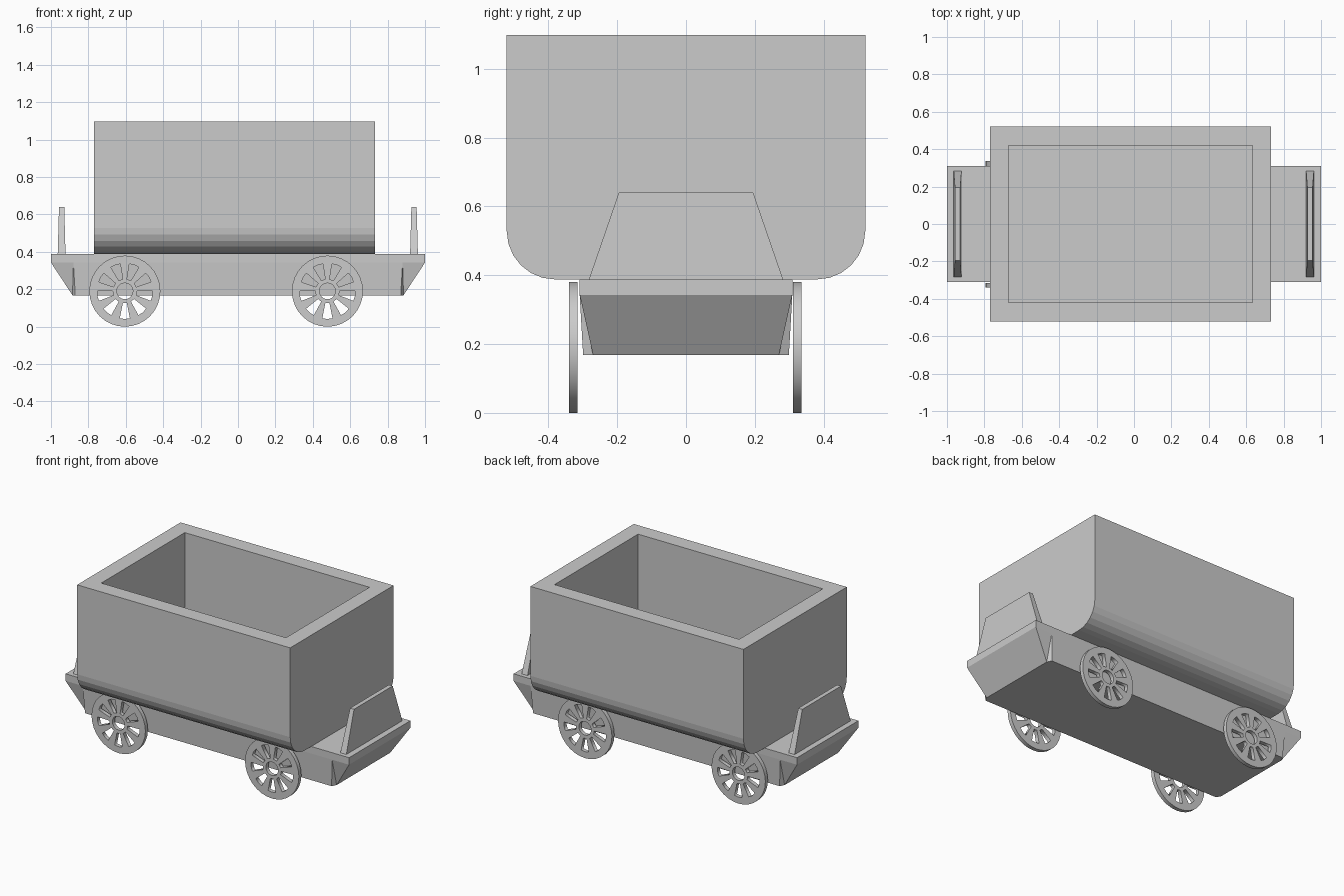
import bpy, bmesh
from math import sin, cos, pi

if "Cube" in bpy.data.objects:
    bpy.data.objects.remove(bpy.data.objects["Cube"])


def mesh_object(name, bm):
    bmesh.ops.recalc_face_normals(bm, faces=bm.faces)
    me = bpy.data.meshes.new(name)
    bm.to_mesh(me)
    bm.free()
    ob = bpy.data.objects.new(name, me)
    bpy.context.collection.objects.link(ob)
    return ob


def loft(bm, rings):
    loops = [[bm.verts.new(p) for p in r] for r in rings]
    n = len(loops[0])
    for a, b in zip(loops, loops[1:]):
        for i in range(n):
            j = (i + 1) % n
            bm.faces.new((a[i], a[j], b[j], b[i]))
    bm.faces.new(loops[0])
    bm.faces.new(loops[-1])


CORNERS = ((-1, -1), (1, -1), (1, 1), (-1, 1))


def rect(hx, hy, z, cx=0.0):
    return [(cx + sx * hx, sy * hy, z) for sx, sy in CORNERS]


# Tub: rounded-bottom section swept along x, then inset and sunk from the top
bm = bmesh.new()
R, W, Z0, Z1, SEG = 0.14, 0.521, 0.388, 1.098, 6
right = [(W - R + R * sin(i * pi / 2 / SEG), Z0 + R - R * cos(i * pi / 2 / SEG))
         for i in range(SEG + 1)]
section = right + [(W, Z1), (-W, Z1)] + [(-y, z) for y, z in reversed(right)]
loft(bm, [[(x, y, z) for y, z in section] for x in (-0.77, 0.733)])
bmesh.ops.recalc_face_normals(bm, faces=bm.faces)
top = max(bm.faces, key=lambda f: f.calc_center_median().z)
bmesh.ops.inset_region(bm, faces=[top], thickness=0.1, use_even_offset=True)
hole = bmesh.ops.extrude_discrete_faces(bm, faces=[top])["faces"][0]
bmesh.ops.translate(bm, verts=hole.verts, vec=(0, 0, -0.61))
mesh_object("tub", bm)

# Chassis: straight top band, tapered ends, slanted facets at the four corners
bm = bmesh.new()
upper = [bm.verts.new(p) for p in rect(1, 0.309, 0.388)]
band = [bm.verts.new(p) for p in rect(1, 0.309, 0.343)]
inner = [bm.verts.new(p) for p in rect(0.88, 0.309, 0.343)]
ends = [bm.verts.new(p) for p in rect(0.885, 0.27, 0.168)]
sides = [bm.verts.new(p) for p in rect(0.87, 0.299, 0.168)]
bm.faces.new(upper)
for i in range(4):
    j = (i + 1) % 4
    if i % 2 == 0:
        bm.faces.new((upper[i], upper[j], band[j], inner[j], inner[i], band[i]))
        bm.faces.new((inner[i], inner[j], sides[j], sides[i]))
    else:
        bm.faces.new((upper[i], upper[j], band[j], band[i]))
        bm.faces.new((band[i], band[j], ends[j], ends[i]))
    bm.faces.new((band[i], ends[i], inner[i]))
    bm.faces.new((inner[i], ends[i], sides[i]))
bm.faces.new((ends[0], sides[0], sides[1], ends[1], ends[2], sides[2], sides[3], ends[3]))
mesh_object("chassis", bm)

# Upright end plates
for name, cx in (("left_end_plate", -0.943), ("right_end_plate", 0.941)):
    bm = bmesh.new()
    loft(bm, [rect(0.021, 0.284, 0.383, cx), rect(0.014, 0.195, 0.641, cx)])
    mesh_object(name, bm)


# Spoked wheel: flat curve outlines with holes, extruded to thickness
def add_loop(cu, pts):
    sp = cu.splines.new('POLY')
    sp.points.add(len(pts) - 1)
    for p, (x, y) in zip(sp.points, pts):
        p.co = (x, y, 0, 1)
    sp.use_cyclic_u = True


def circle(r, n):
    return [(r * cos(2 * pi * i / n), r * sin(2 * pi * i / n)) for i in range(n)]


cu = bpy.data.curves.new("wheel", 'CURVE')
cu.dimensions = '2D'
cu.fill_mode = 'BOTH'
cu.extrude = 0.0125
add_loop(cu, circle(0.19, 32))
add_loop(cu, circle(0.043, 24))
slot = [(-0.011, -0.064), (0.011, -0.064), (0.027, -0.145), (0, -0.149), (-0.027, -0.145)]
SLOTS = 9
for k in range(SLOTS):
    a = k * 2 * pi / SLOTS
    add_loop(cu, [(x * cos(a) - y * sin(a), x * sin(a) + y * cos(a)) for x, y in slot])
temp = bpy.data.objects.new("wheel_outline", cu)
bpy.context.collection.objects.link(temp)
bpy.context.view_layer.update()
dg = bpy.context.evaluated_depsgraph_get()
wheel_mesh = bpy.data.meshes.new_from_object(temp.evaluated_get(dg))
bpy.data.objects.remove(temp)

for xn, x in (("left", -0.605), ("right", 0.478)):
    for yn, y in (("front", -0.328), ("back", 0.323)):
        w = bpy.data.objects.new(f"{yn}_{xn}_wheel", wheel_mesh)
        w.location = (x, y, 0.19)
        w.rotation_euler = (pi / 2, 0, 0)
        bpy.context.collection.objects.link(w)
